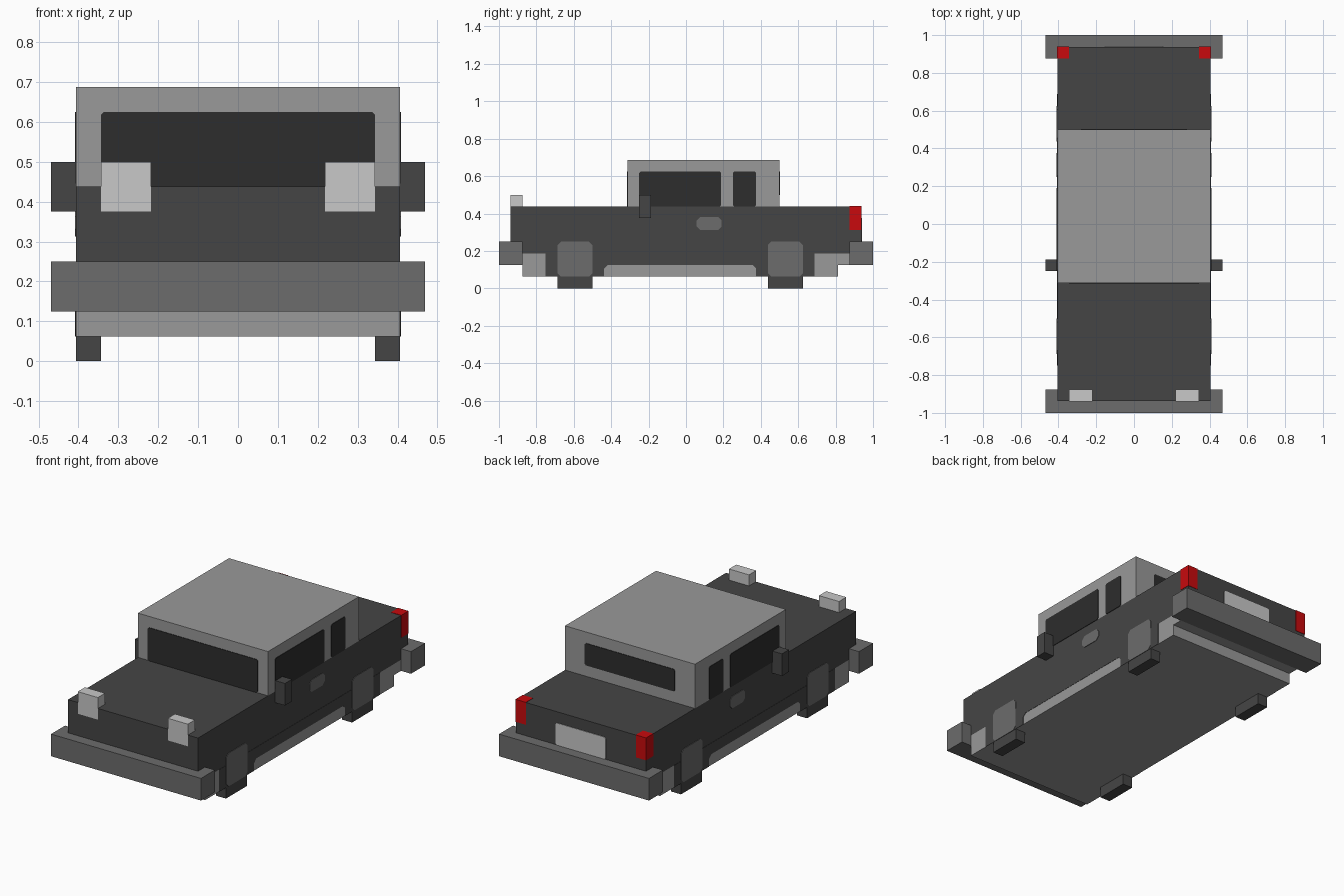
import bpy, bmesh
from mathutils import Vector

if "Cube" in bpy.data.objects:
    bpy.data.objects.remove(bpy.data.objects["Cube"])

U = 1 / 16   # block unit
T = 0.003    # painted plate thickness


def material(name, r, g, b):
    m = bpy.data.materials.new(name)
    m.diffuse_color = (r, g, b, 1)
    m.use_nodes = True
    m.node_tree.nodes["Principled BSDF"].inputs["Base Color"].default_value = m.diffuse_color
    return m


DARK = material("dark grey", 0.0595, 0.0595, 0.0595)
GLASS = material("glass black", 0.026, 0.026, 0.026)
MID = material("mid grey", 0.15, 0.15, 0.15)
LIGHT = material("light grey", 0.319, 0.319, 0.319)
WHITE = material("pale grey", 0.578, 0.578, 0.578)
RED = material("red", 0.578, 0.003, 0.004)


def prism(name, pts, vec, mat):
    """Extrude a flat outline along a vector."""
    bm = bmesh.new()
    face = bm.faces.new([bm.verts.new(p) for p in pts])
    ext = bmesh.ops.extrude_face_region(bm, geom=[face], use_keep_orig=True)
    moved = [v for v in ext["geom"] if isinstance(v, bmesh.types.BMVert)]
    bmesh.ops.translate(bm, verts=moved, vec=Vector(vec))
    bmesh.ops.recalc_face_normals(bm, faces=bm.faces)
    me = bpy.data.meshes.new(name)
    bm.to_mesh(me)
    bm.free()
    me.materials.append(mat)
    ob = bpy.data.objects.new(name, me)
    bpy.context.collection.objects.link(ob)
    return ob


def box(name, x, y, z, mat):
    """Box from (min, max) ranges in block units."""
    x, y, z = ([v * U for v in r] for r in (x, y, z))
    pts = [(x[0], y[0], z[0]), (x[1], y[0], z[0]), (x[1], y[1], z[0]), (x[0], y[1], z[0])]
    return prism(name, pts, (0, 0, z[1] - z[0]), mat)


def chamfered(a, b, c):
    """Rectangle outline with clipped corners, in block units."""
    (a0, a1), (b0, b1) = a, b
    if not c:
        return [(a0, b0), (a1, b0), (a1, b1), (a0, b1)]
    return [(a0 + c, b0), (a1 - c, b0), (a1, b0 + c), (a1, b1 - c),
            (a1 - c, b1), (a0 + c, b1), (a0, b1 - c), (a0, b0 + c)]


def side_plate(name, outline, mat, t=T):
    """Thin plate on both flanks, outline in (y, z)."""
    for s, label in ((1, "right"), (-1, "left")):
        prism(f"{name}_{label}", [(s * 6.5 * U, y * U, z * U) for y, z in outline],
              (s * t, 0, 0), mat)


def end_plate(name, outline, y, direction, mat):
    """Thin plate on a front or rear face, outline in (x, z)."""
    prism(name, [(x * U, y * U, z * U) for x, z in outline], (0, direction * T, 0), mat)


def pair(name, x, y, z, mat):
    """Box mirrored across x = 0."""
    box(name + "_right", x, y, z, mat)
    box(name + "_left", (-x[1], -x[0]), y, z, mat)


# Main shells
box("body", (-6.5, 6.5), (-15, 15), (3, 7), DARK)
box("cabin", (-6.5, 6.5), (-5, 8), (7, 11), LIGHT)
under = [(-14, 1), (13, 1), (13, 2), (14, 2), (14, 3), (-14, 3)]
prism("underbody", [(-6.5 * U, y * U, z * U) for y, z in under], (13 * U, 0, 0), LIGHT)

# Dark lower flanks with the light sill left open between the wheels
side_plate("lower_flank", [(-12, 1), (-7, 1), (-7, 1.7), (-6.7, 2), (5.7, 2), (6, 1.7),
                           (6, 1), (11, 1), (11, 3), (-12, 3)], DARK, 0.0015)

# Bumpers
box("front_bumper", (-7.5, 7.5), (-16, -14), (2, 4), MID)
box("rear_bumper", (-7.5, 7.5), (14, 16), (2, 4), MID)

# Wheels and wheel covers
for label, y in (("front", (-11, -8)), ("rear", (7, 10))):
    pair(label + "_tyre", (5.5, 6.5), y, (0, 1), DARK)
    side_plate(label + "_wheel_cover", chamfered(y, (1, 4), 0.3), MID)

# Windows
side_plate("door_window", chamfered((-4, 3), (7, 10), 0.12), GLASS)
side_plate("quarter_window", chamfered((4, 6), (7, 10), 0.12), GLASS)
end_plate("windscreen", chamfered((-5.5, 5.5), (7, 10), 0.12), -5, -1, GLASS)
end_plate("rear_window", chamfered((-4.5, 4.5), (8, 10), 0.12), 8, 1, GLASS)

# Small fittings
side_plate("door_handle", chamfered((0.9, 3.05), (5, 6.1), 0.3), MID)
pair("mirror", (6.5, 7.5), (-4, -3), (6, 8), DARK)
pair("headlight", (3.5, 5.5), (-15.03, -14), (6, 8), WHITE)
pair("tail_light", (5.5, 6.53), (14, 15.03), (5, 7.03), RED)
end_plate("rear_plate", chamfered((-2.5, 2.5), (4, 6), 0.12), 15, 1, WHITE)
